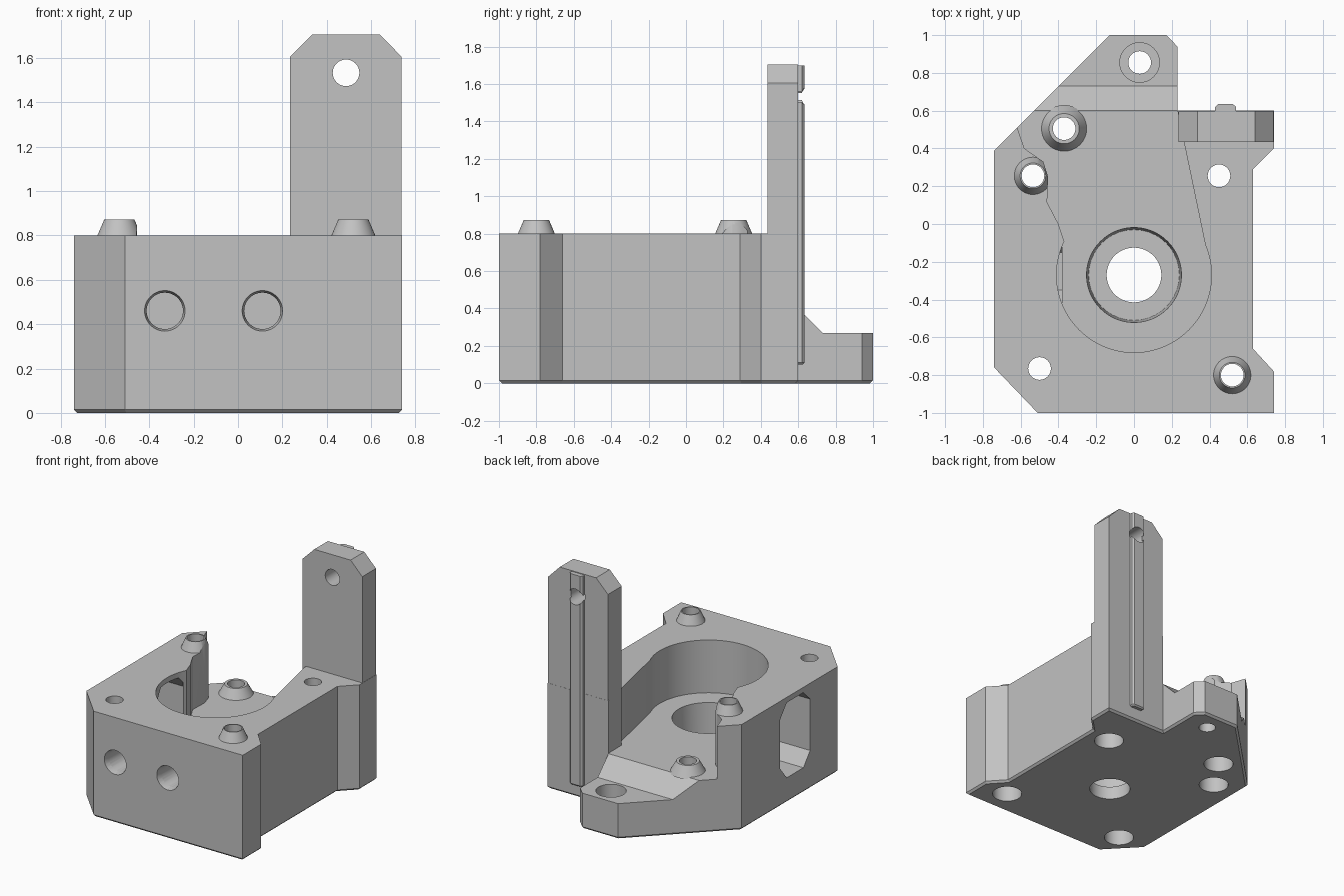
import bpy, bmesh, math
from mathutils import Matrix

if "Cube" in bpy.data.objects:
    bpy.data.objects.remove(bpy.data.objects["Cube"], do_unlink=True)

grey = bpy.data.materials.new("plain_grey")
grey.use_nodes = True
COLOUR = (0.54, 0.54, 0.54, 1)
grey.diffuse_color = COLOUR
grey.node_tree.nodes["Principled BSDF"].inputs["Base Color"].default_value = COLOUR


def finish(bm, name):
    bmesh.ops.recalc_face_normals(bm, faces=bm.faces)
    mesh = bpy.data.meshes.new(name)
    bm.to_mesh(mesh)
    bm.free()
    mesh.materials.append(grey)
    obj = bpy.data.objects.new(name, mesh)
    bpy.context.collection.objects.link(obj)
    return obj


def prism(name, points, axis, lo, hi, chamfer=0):
    """Extrude a 2D outline along an axis, with an optional chamfer at the low end."""
    place = {"x": lambda a, b, t: (t, a, b),
             "y": lambda a, b, t: (a, t, b),
             "z": lambda a, b, t: (a, b, t)}[axis]
    bm = bmesh.new()
    low = [bm.verts.new(place(a, b, lo)) for a, b in points]
    high = [bm.verts.new(place(a, b, hi)) for a, b in points]
    base = bm.faces.new(low)
    bm.faces.new(high)
    for i in range(len(points)):
        j = (i + 1) % len(points)
        bm.faces.new((low[i], low[j], high[j], high[i]))
    bmesh.ops.recalc_face_normals(bm, faces=bm.faces)
    if chamfer:
        bmesh.ops.bevel(bm, geom=list(base.edges), offset=chamfer,
                        segments=1, affect="EDGES")
    return finish(bm, name)


def box(name, x, y, z):
    return prism(name, [(x[0], y[0]), (x[1], y[0]), (x[1], y[1]), (x[0], y[1])],
                 "z", z[0], z[1])


def cone(name, x, y, lo, hi, r_low, r_high, sides=48, along_y=False):
    """Upright cone or cylinder; along_y makes (x, y) mean (x, z) instead."""
    bm = bmesh.new()
    bmesh.ops.create_cone(bm, cap_ends=True, segments=sides, radius1=r_low,
                          radius2=r_high, depth=hi - lo)
    mid = (lo + hi) / 2
    if along_y:
        move = Matrix.Translation((x, mid, y)) @ Matrix.Rotation(-math.pi / 2, 4, "X")
    else:
        move = Matrix.Translation((x, y, mid))
    bmesh.ops.transform(bm, matrix=move, verts=bm.verts)
    return finish(bm, name)


def combine(target, tool, operation="DIFFERENCE"):
    """Apply a boolean and remove the tool."""
    mod = target.modifiers.new("combine", "BOOLEAN")
    mod.operation = operation
    mod.solver = "EXACT"
    mod.object = tool
    graph = bpy.context.evaluated_depsgraph_get()
    mesh = bpy.data.meshes.new_from_object(target.evaluated_get(graph))
    target.modifiers.clear()
    target.data = mesh
    bpy.data.objects.remove(tool, do_unlink=True)


def add(tool):
    combine(block, tool, "UNION")


def cut(tool):
    combine(block, tool)


# Main block outline
TOP, FLOOR = 0.8, 0.4
outline = [(-0.51, -1), (0.74, -1), (0.74, -0.78), (0.63, -0.66), (0.63, 0.29),
           (0.74, 0.4), (0.74, 0.6), (0.23, 0.6), (0.23, 0.94), (0.17, 1),
           (-0.13, 1), (-0.74, 0.39), (-0.74, -0.76)]
block = prism("mounting_block", outline, "z", 0, TOP, 0.015)

# Tapered locating bosses on the top
for x, y in [(0.52, -0.8), (-0.535, 0.255)]:
    add(cone("top_boss", x, y, TOP - 0.01, 0.872, 0.103, 0.068))

# Open pocket, lowered rear tab with ramp, and large bore
pocket = [(0.39, -0.17), (0.23, 0.6), (0.3, 0.62), (0.3, 1.1), (-0.75, 1.1),
          (-0.75, 0.7), (-0.62, 0.515), (-0.58, 0.4), (-0.48, 0.33),
          (-0.455, 0.25), (-0.46, 0.115), (-0.4, 0), (-0.37, -0.09), (0, -0.27)]
cut(prism("pocket_cutter", pocket, "z", FLOOR, 1.1))
ramp = [(0.6, FLOOR), (0.73, 0.27), (1.1, 0.27), (1.1, 1.05), (0.6, 1.05)]
cut(prism("ramp_cutter", ramp, "x", -0.8, 0.35))
cut(cone("bore_cutter", 0, -0.27, FLOOR, 1.2, 0.41, 0.41, 96))
cut(cone("seat_cutter", 0, -0.27, 0.1, FLOOR + 0.02, 0.24, 0.252, 64))
cut(cone("shaft_cutter", 0, -0.27, -0.1, 0.3, 0.145, 0.145))

# Tall upright plate with clipped corners and a back rib
plate = [(0.235, 0.1), (0.738, 0.1), (0.738, 1.605), (0.64, 1.705),
         (0.335, 1.705), (0.235, 1.605)]
upright = prism("upright_plate", plate, "y", 0.435, 0.599)
rib = [(0.43, 0.55), (0.54, 0.55), (0.54, 0.62), (0.525, 0.634),
       (0.445, 0.634), (0.43, 0.62)]
rib_bar = prism("back_rib", rib, "z", 0.1, 1.7, 0.01)
add(upright)
add(rib_bar)
cut(cone("upright_hole_cutter", 0.487, 1.533, 0.3, 0.8, 0.06, 0.06, along_y=True))

# Boss on the pocket floor
add(cone("pocket_boss", -0.37, 0.505, FLOOR - 0.01, 0.472, 0.125, 0.08))

# Vertical screw holes with counterbores underneath
for x, y in [(0.52, -0.8), (-0.535, 0.255), (-0.5, -0.765), (0.45, 0.255), (-0.37, 0.505)]:
    cut(cone("screw_cutter", x, y, -0.1, 1, 0.06, 0.06, 32))
    cut(cone("counterbore_cutter", x, y, -0.1, 0.2, 0.105, 0.105, 32))

# Rear tab hole, recessed from above
cut(cone("tab_hole_cutter", 0.03, 0.855, -0.1, 0.5, 0.06, 0.06, 32))
cut(cone("tab_recess_cutter", 0.03, 0.855, 0.13, 0.5, 0.105, 0.105, 32))

# Blind round holes in the front
for x in (-0.33, 0.11):
    cut(cone("front_hole_cutter", x, 0.46, -1.1, -0.78, 0.082, 0.082, along_y=True))
    cut(cone("front_rim_cutter", x, 0.46, -1.02, -0.96, 0.096, 0.082, along_y=True))

# Eight-sided window through the side wall
window = [(-0.35, 0.19), (-0.15, 0.19), (-0.07, 0.29), (-0.07, 0.66),
          (-0.15, 0.76), (-0.35, 0.76), (-0.43, 0.68), (-0.43, 0.29)]
cut(prism("window_cutter", window, "x", -0.9, -0.38))

# Smooth round walls, sharp corners
bpy.ops.object.select_all(action="DESELECT")
block.select_set(True)
bpy.context.view_layer.objects.active = block
bpy.ops.object.shade_smooth_by_angle(angle=math.radians(25))
